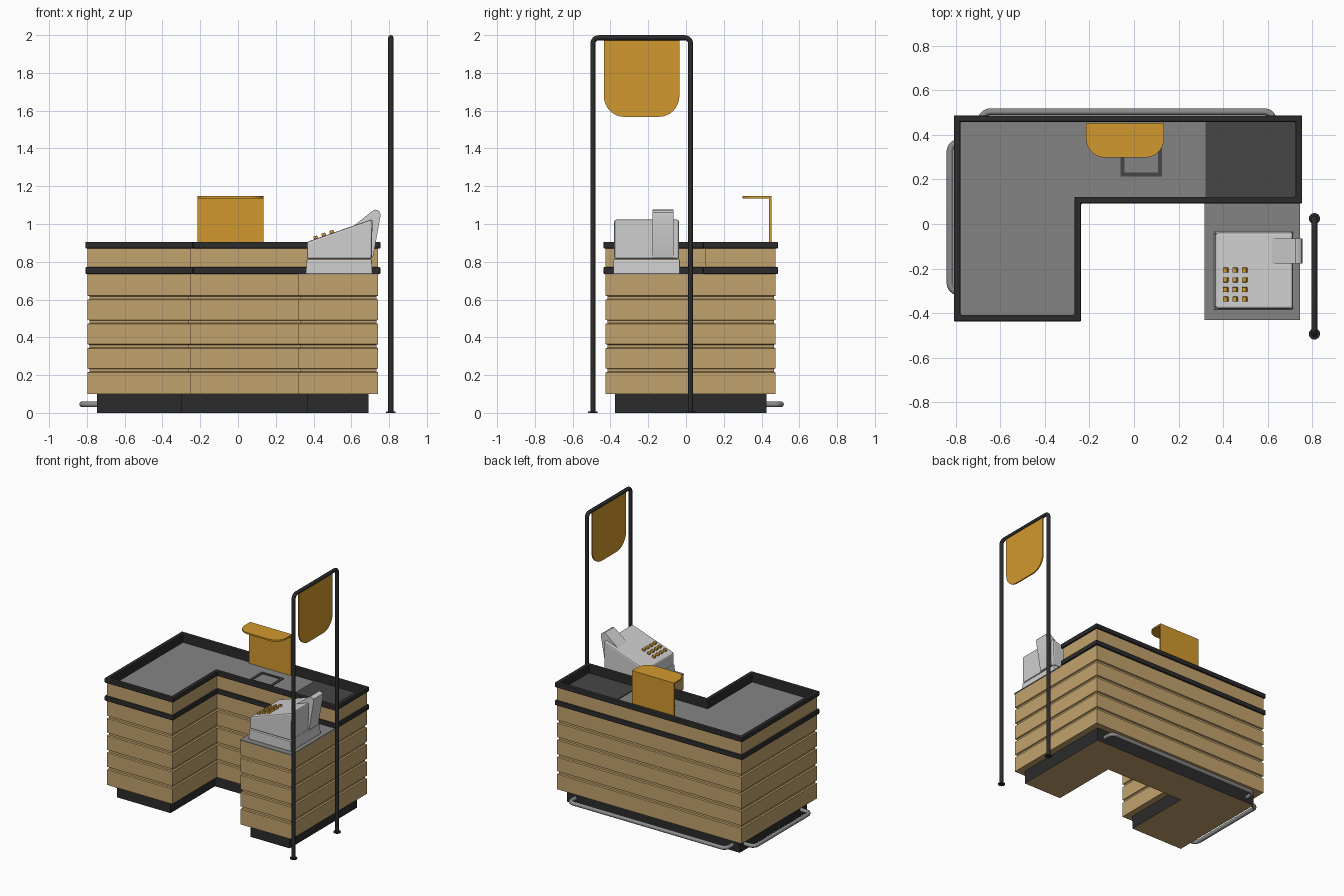
import bpy, bmesh, math
from mathutils import Vector

if "Cube" in bpy.data.objects:
    bpy.data.objects.remove(bpy.data.objects["Cube"])


def material(name, r, g, b):
    lin = [((c / 255 + 0.055) / 1.055) ** 2.4 for c in (r, g, b)]
    m = bpy.data.materials.new(name)
    m.diffuse_color = (*lin, 1)
    m.use_nodes = True
    m.node_tree.nodes["Principled BSDF"].inputs["Base Color"].default_value = m.diffuse_color
    return m


WOOD = material("wood", 194, 163, 109)
BLACK = material("black_trim", 43, 43, 44)
GREY = material("counter_grey", 132, 132, 132)
DARK = material("belt_dark_grey", 70, 70, 70)
STEEL = material("rail_steel", 140, 140, 140)
LIGHT = material("register_light_grey", 208, 208, 208)
ORANGE = material("orange", 210, 153, 46)


def finish(name, bm, mat, bevel=0, smooth=False):
    bmesh.ops.recalc_face_normals(bm, faces=bm.faces)
    me = bpy.data.meshes.new(name)
    bm.to_mesh(me)
    bm.free()
    me.materials.append(mat)
    ob = bpy.data.objects.new(name, me)
    bpy.context.collection.objects.link(ob)
    if bevel:
        mod = ob.modifiers.new("bevel", 'BEVEL')
        mod.width, mod.segments, mod.limit_method = bevel, 2, 'ANGLE'
    if smooth:
        bpy.ops.object.select_all(action='DESELECT')
        ob.select_set(True)
        bpy.context.view_layer.objects.active = ob
        bpy.ops.object.shade_smooth_by_angle(angle=math.radians(35))
    return ob


def inset(pts, d):
    """Move a right-angled anticlockwise outline inwards by d."""
    out = []
    for i, p in enumerate(pts):
        p, a, b = Vector(p), Vector(pts[i - 1]), Vector(pts[(i + 1) % len(pts)])
        u, v = (p - a).normalized(), (b - p).normalized()
        out.append(p + d * (Vector((-u.y, u.x)) + Vector((-v.y, v.x))))
    return out


def loft(name, outline, levels, mat, ring=False, bevel=0):
    """Stack inset copies of an outline; levels are (z, inset)."""
    bm = bmesh.new()
    loops = [[bm.verts.new((p.x, p.y, z)) for p in inset(outline, d)] for z, d in levels]
    pairs = list(zip(loops, loops[1:]))
    if ring:
        pairs.append((loops[-1], loops[0]))
    else:
        bm.faces.new(loops[0])
        bm.faces.new(loops[-1])
    n = len(outline)
    for a, b in pairs:
        for i in range(n):
            j = (i + 1) % n
            bm.faces.new((a[i], a[j], b[j], b[i]))
    return finish(name, bm, mat, bevel)


def prism(name, pts, axis, lo, hi, mat, bevel=0, smooth=False):
    """Extrude a 2D profile along an axis."""
    put = {'x': lambda p, t: (t, p[0], p[1]), 'y': lambda p, t: (p[0], t, p[1]),
           'z': lambda p, t: (p[0], p[1], t)}[axis]
    bm = bmesh.new()
    a, b = ([bm.verts.new(put(p, t)) for p in pts] for t in (lo, hi))
    bm.faces.new(a)
    bm.faces.new(b)
    for i in range(len(pts)):
        j = (i + 1) % len(pts)
        bm.faces.new((a[i], a[j], b[j], b[i]))
    return finish(name, bm, mat, bevel, smooth)


def rect(x0, x1, y0, y1):
    return [(x0, y0), (x1, y0), (x1, y1), (x0, y1)]


def fillet(pts, corners, r, n=8):
    """Round the listed right-angled corners of a path."""
    out = []
    for i, p in enumerate(pts):
        p = Vector(p)
        if i not in corners:
            out.append(p)
            continue
        ua = (Vector(pts[i - 1]) - p).normalized()
        ub = (Vector(pts[(i + 1) % len(pts)]) - p).normalized()
        for k in range(n + 1):
            t = math.pi / 2 * k / n
            out.append(p + r * (ua + ub - ub * math.cos(t) - ua * math.sin(t)))
    return out


def tube(name, pts, radius, mat):
    cu = bpy.data.curves.new(name, 'CURVE')
    cu.dimensions = '3D'
    cu.bevel_depth, cu.bevel_resolution, cu.use_fill_caps = radius, 3, True
    sp = cu.splines.new('POLY')
    sp.points.add(len(pts) - 1)
    for q, p in zip(sp.points, pts):
        q.co = (*p, 1)
    cu.materials.append(mat)
    ob = bpy.data.objects.new(name, cu)
    bpy.context.collection.objects.link(ob)
    bpy.ops.object.select_all(action='DESELECT')
    ob.select_set(True)
    bpy.context.view_layer.objects.active = ob
    bpy.ops.object.convert(target='MESH')
    bpy.ops.object.shade_smooth_by_angle(angle=math.radians(40))


# Outlines: U-shaped lower cabinet, L-shaped upper counter
U = [(-.796, -.425), (-.25, -.425), (-.25, .105), (.318, .105),
     (.318, -.425), (.742, -.425), (.742, .475), (-.796, .475)]
L = [(-.808, -.437), (-.237, -.437), (-.237, .092), (.754, .092), (.754, .487), (-.808, .487)]

# Plinth, with a wood-coloured underside
plinth = loft("plinth", U, [(0, .05), (.1, .05)], BLACK)
plinth.data.materials.append(WOOD)
for f in plinth.data.polygons:
    if f.normal.z < -.5:
        f.material_index = 1

# Grooved plank cabinet
levels = [(.1, 0)]
for z in (.225, .353, .482, .61):
    levels += [(z - .011, 0), (z - .007, .01), (z + .007, .01), (z + .011, 0)]
loft("plank_cabinet", U, levels + [(.735, 0)], WOOD)

# Upper counter: bands, wood wall, recessed top
loft("lower_trim_band", L, [(.735, 0), (.772, 0)], BLACK, bevel=.006)
loft("upper_wood_wall", L, [(.765, .012), (.875, .012), (.875, .022), (.765, .022)], WOOD, ring=True)
loft("top_trim_frame", L, [(.87, 0), (.906, 0), (.906, .03), (.87, .03)], BLACK, ring=True, bevel=.006)
loft("inner_lip", L, [(.83, .02), (.885, .02), (.885, .0295), (.83, .0295)], BLACK, ring=True)
loft("counter_top", L, [(.82, .022), (.84, .022)], GREY)
prism("conveyor_belt", rect(.32, .724, .122, .457), 'z', .838, .846, DARK)
loft("scanner_frame", rect(-.06, .125, .212, .37),
     [(.838, 0), (.846, 0), (.846, .018), (.838, .018)], DARK, ring=True)
prism("register_shelf", rect(.317, .745, -.43, .095), 'z', .732, .739, GREY)

# Bent orange screen on the counter
prism("screen_upright", rect(-.215, .135, .84, 1.145), 'y', .44, .452, ORANGE)
prism("screen_hood", fillet(rect(-.215, .135, .298, .452), (0, 1), .085), 'z', 1.135, 1.147, ORANGE)

# Bumper rails at the back and left
tube("back_rail", fillet([(-.685, .41, .045), (-.685, .503, .045),
                          (.625, .503, .045), (.625, .41, .045)], (1, 2), .04), .015, STEEL)
tube("left_rail", fillet([(-.73, -.305, .045), (-.825, -.305, .045),
                          (-.825, .365, .045), (-.73, .365, .045)], (1, 2), .04), .015, STEEL)

# Sign gantry with feet and hanging sign
Y0, Y1, X = -.493, .024, .809
tube("sign_gantry", fillet([(X, Y0, 0), (X, Y0, 1.986), (X, Y1, 1.986), (X, Y1, 0)], (1, 2), .03),
     .014, BLACK)
for i, y in enumerate((Y0, Y1)):
    disc = [(X + .025 * math.cos(a * math.pi / 10), y + .025 * math.sin(a * math.pi / 10))
            for a in range(20)]
    prism(f"gantry_foot_{i + 1}", disc, 'z', 0, .007, BLACK)
prism("hanging_sign", fillet(rect(-.435, -.035, 1.567, 1.972), (0, 1), .11), 'x', X - .005, X + .005, ORANGE)

# Cash register
prism("register_base", [(.358, .737), (.712, .737), (.708, .812), (.364, .812)], 'y',
      -.385, -.033, LIGHT, bevel=.004)
prism("register_body", [(.364, .815), (.708, .815), (.712, 1.026), (.366, .906)], 'y',
      -.38, -.037, LIGHT, bevel=.01)
prism("register_display", [(.55, .94), (.71, 1.068), (.724, 1.076), (.74, 1.073), (.752, 1.062),
                           (.755, 1.045), (.714, .82), (.69, .82)], 'y', -.177, -.065, LIGHT, smooth=True)

# Keypad on the sloped face
slope = math.atan2(.12, .346)
for i in range(3):
    for j in range(4):
        x, y = .413 + .0425 * i, -.337 + .0433 * j
        key = prism(f"key_{i + 1}_{j + 1}", rect(-.011, .011, -.011, .011), 'z', -.006, .015,
                    ORANGE, bevel=.003)
        key.location = (x, y, .906 + (x - .366) * math.tan(slope))
        key.rotation_euler = (0, -slope, 0)
